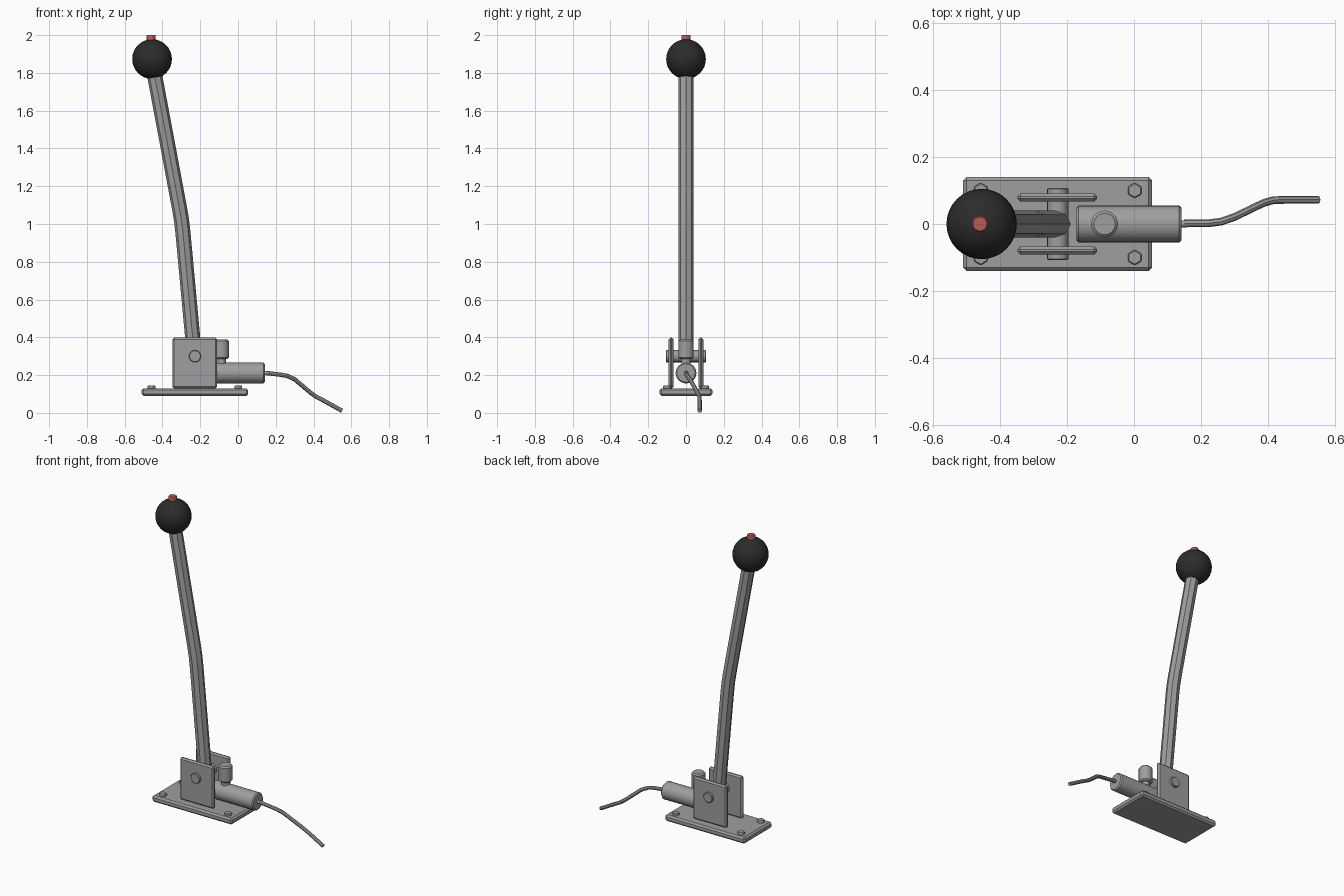
import bpy
import math
from mathutils import Vector

cube = bpy.data.objects.get("Cube")
if cube:
    bpy.data.objects.remove(cube, do_unlink=True)


def make_material(name, rgb):
    mat = bpy.data.materials.new(name)
    mat.use_nodes = True
    mat.diffuse_color = (*rgb, 1)
    mat.node_tree.nodes["Principled BSDF"].inputs["Base Color"].default_value = (*rgb, 1)
    return mat


STEEL = make_material("steel grey", (0.34, 0.345, 0.35))
BLACK = make_material("knob black", (0.025, 0.025, 0.025))
RED = make_material("button red", (0.45, 0.11, 0.09))


def finish(name, mat, bevel=0, smooth=True):
    obj = bpy.context.object
    obj.name = name
    obj.data.materials.append(mat)
    if bevel:
        mod = obj.modifiers.new("edge chamfer", "BEVEL")
        mod.width = bevel
        mod.segments = 1
        mod.limit_method = "ANGLE"
        mod.angle_limit = math.radians(40)
    if smooth:
        bpy.ops.object.shade_smooth_by_angle(angle=math.radians(32))
    return obj


def box(name, center, size, bevel):
    bpy.ops.mesh.primitive_cube_add(size=1, location=center)
    bpy.context.object.scale = size
    bpy.ops.object.transform_apply(location=False, rotation=False, scale=True)
    return finish(name, STEEL, bevel, smooth=False)


def rod(name, start, end, radius, sides=24, bevel=0, mat=STEEL):
    start, end = Vector(start), Vector(end)
    axis = end - start
    bpy.ops.mesh.primitive_cylinder_add(
        vertices=sides, radius=radius, depth=axis.length,
        location=(start + end) / 2,
        rotation=axis.to_track_quat("Z", "Y").to_euler())
    return finish(name, mat, bevel)


def tube(name, points, radius, resolution):
    curve = bpy.data.curves.new(name, "CURVE")
    curve.dimensions = "3D"
    curve.bevel_depth = radius
    curve.bevel_resolution = resolution
    curve.use_fill_caps = True
    spline = curve.splines.new("POLY")
    spline.points.add(len(points) - 1)
    for point, co in zip(spline.points, points):
        point.co = (*co, 1)
    obj = bpy.data.objects.new(name, curve)
    bpy.context.collection.objects.link(obj)
    bpy.ops.object.select_all(action="DESELECT")
    obj.select_set(True)
    bpy.context.view_layer.objects.active = obj
    bpy.ops.object.convert(target="MESH")
    return finish(name, STEEL)


# Mounting plate and its hexagonal bolts
box("base_plate", (-0.228, 0, 0.11), (0.564, 0.28, 0.04), 0.01)
for x, end in ((-0.458, "right"), (0.002, "left")):
    for y, side in ((-0.1, "front"), (0.1, "back")):
        rod(f"bolt_{end}_{side}", (x, y, 0.125), (x, y, 0.145), 0.023, 6, 0.003)

# Bracket cheeks and the pivot pin through them
for y, side in ((-0.079, "front"), (0.079, "back")):
    box(f"bracket_{side}", (-0.229, y, 0.264), (0.238, 0.025, 0.268), 0.009)
rod("pivot_pin", (-0.228, -0.107, 0.3), (-0.228, 0.107, 0.3), 0.032, 16, 0.003)

# Bent lever shaft
tube("lever", [(-0.229, 0, 0.27), (-0.242, 0, 0.42), (-0.292, 0, 0.96),
               (-0.299, 0, 1.02), (-0.309, 0, 1.08), (-0.455, 0, 1.86)], 0.04, 2)

# Round knob with a push button on top
bpy.ops.mesh.primitive_uv_sphere_add(segments=32, ring_count=16, radius=0.105,
                                     location=(-0.455, 0, 1.873))
finish("knob", BLACK)
rod("button", (-0.46, 0, 1.96), (-0.46, 0, 2.0), 0.026, 8, 0.004, RED)

# Hydraulic cylinder and upright reservoir
rod("cylinder", (-0.172, 0, 0.211), (0.142, 0, 0.211), 0.055, 24, 0.007)
rod("reservoir_neck", (-0.088, 0, 0.24), (-0.088, 0, 0.30), 0.024, 16)
rod("reservoir", (-0.088, 0, 0.285), (-0.088, 0, 0.388), 0.04, 24, 0.008)

# Outlet fitting and fluid hose
rod("hose_fitting", (0.135, 0, 0.212), (0.158, 0, 0.21), 0.01, 12)
tube("hose", [(0.15, 0.002, 0.211), (0.22, 0.002, 0.203), (0.26, 0.007, 0.196),
              (0.3, 0.021, 0.178), (0.385, 0.062, 0.106), (0.415, 0.071, 0.085),
              (0.45, 0.072, 0.067), (0.551, 0.072, 0.011)], 0.0115, 2)
